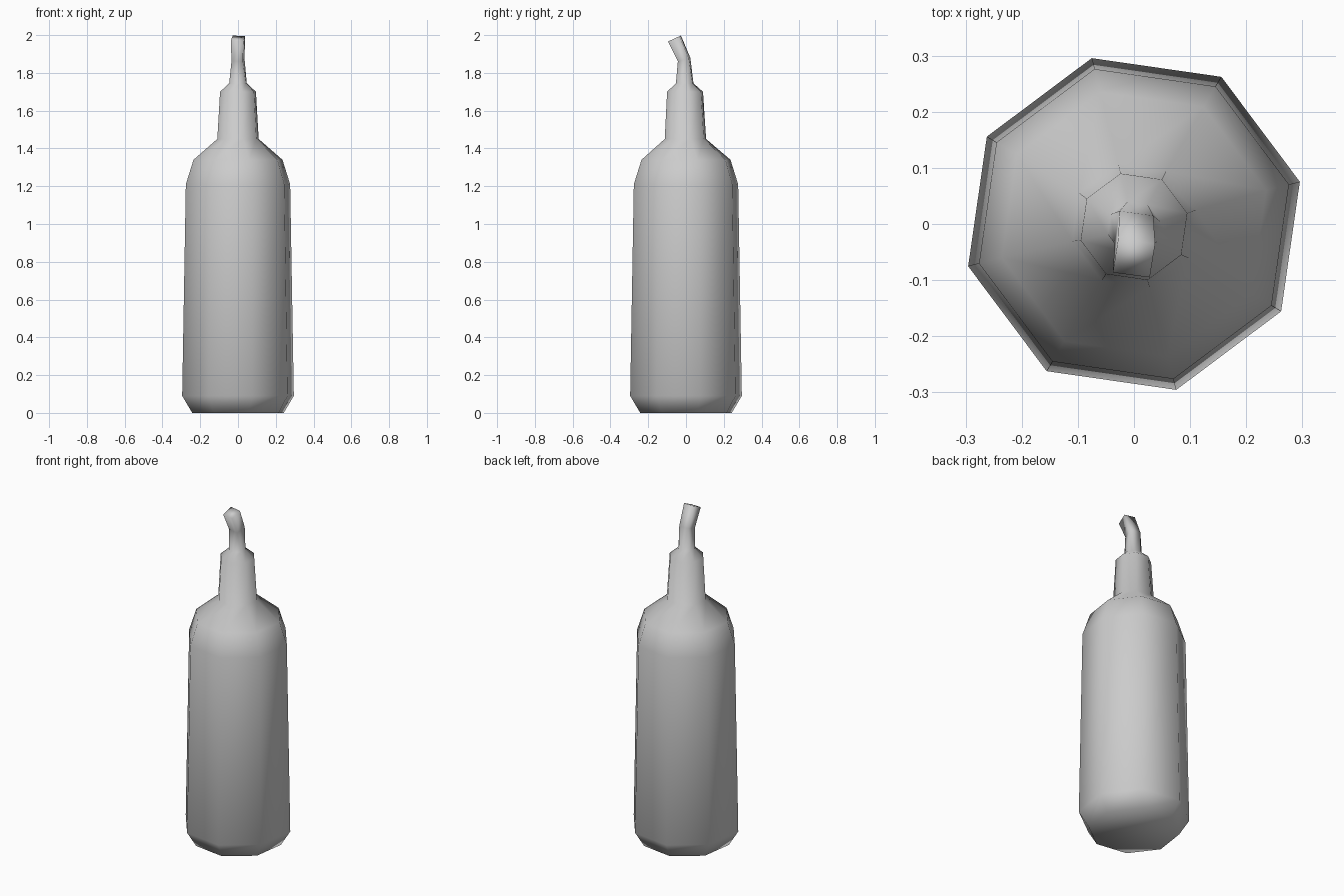
import bpy, bmesh, math
from mathutils import Vector

cube = bpy.data.objects.get("Cube")
if cube:
    bpy.data.objects.remove(cube, do_unlink=True)

grey = bpy.data.materials.new("plain grey")
grey.use_nodes = True
grey.diffuse_color = (0.6, 0.6, 0.6, 1)
grey.node_tree.nodes["Principled BSDF"].inputs["Base Color"].default_value = grey.diffuse_color

TURN = math.radians(14.3)
bm = bmesh.new()


def ring(sides, radius, centre, turn, tilt=0.0):
    """Ring of vertices, tilted forward about the x axis."""
    verts = []
    for i in range(sides):
        a = turn + math.tau * i / sides
        x, y = radius * math.cos(a), radius * math.sin(a)
        offset = Vector((x, y * math.cos(tilt), y * math.sin(tilt)))
        verts.append(bm.verts.new(Vector(centre) + offset))
    return verts


def bridge(low, high):
    n = len(low)
    for i in range(n):
        j = (i + 1) % n
        bm.faces.new((low[i], low[j], high[j], high[i]))


# Octagonal body, shoulder and neck: radius, height, y offset
profile = [(0.25, 0, 0), (0.305, 0.09, 0), (0.285, 1.21, 0), (0.243, 1.34, 0),
           (0.113, 1.45, -0.003), (0.098, 1.70, -0.005), (0.048, 1.745, -0.007)]
rings = [ring(8, r, (0, y, z), TURN) for r, z, y in profile]
bm.faces.new(rings[0][::-1])
for low, high in zip(rings, rings[1:]):
    bridge(low, high)

# Square bent spout, its corners between pairs of neck vertices
corner = TURN + math.pi / 8
bend = ring(4, 0.043, (0, -0.01, 1.87), corner, math.radians(16))
tip = ring(4, 0.047, (0, -0.061, 1.982), corner, math.radians(25))
top = rings[-1]
for i in range(4):
    a, b, c = top[2 * i], top[2 * i + 1], top[(2 * i + 2) % 8]
    bm.faces.new((a, b, bend[i]))
    bm.faces.new((b, c, bend[(i + 1) % 4], bend[i]))
bridge(bend, tip)
bm.faces.new(tip)

bmesh.ops.recalc_face_normals(bm, faces=bm.faces)
for face in bm.faces:
    face.smooth = True
mesh = bpy.data.meshes.new("squeeze_bottle")
bm.to_mesh(mesh)
bm.free()
mesh.materials.append(grey)
bottle = bpy.data.objects.new("squeeze_bottle", mesh)
bpy.context.collection.objects.link(bottle)
